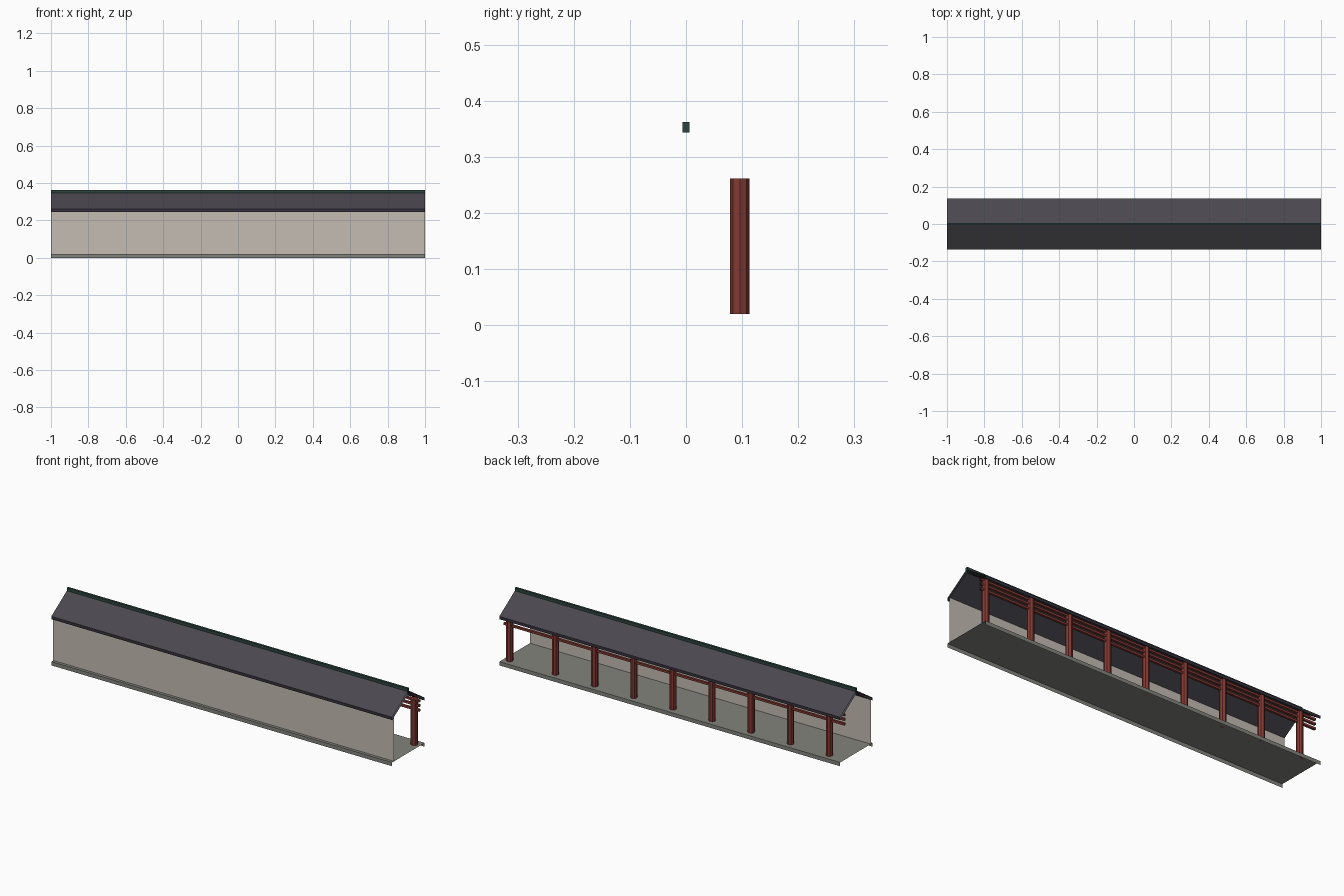
import bpy
import bmesh
import math

cube = bpy.data.objects.get("Cube")
if cube:
    bpy.data.objects.remove(cube)


def material(name, rgb):
    """Flat material from 0-255 sRGB values."""
    lin = [((c / 255 + 0.055) / 1.055) ** 2.4 for c in rgb]
    m = bpy.data.materials.new(name)
    m.use_nodes = True
    m.diffuse_color = (*lin, 1)
    m.node_tree.nodes["Principled BSDF"].inputs["Base Color"].default_value = (*lin, 1)
    return m


plaster = material("pale plaster", (196, 188, 178))
stone = material("grey stone", (131, 131, 125))
tile = material("slate roof tile", (74, 72, 79))
trim = material("dark eave trim", (55, 48, 60))
green = material("dark green ridge", (45, 68, 63))
red = material("red painted wood", (132, 58, 51))


def finish(name, bm, *mats):
    mesh = bpy.data.meshes.new(name)
    bm.to_mesh(mesh)
    bm.free()
    for m in mats:
        mesh.materials.append(m)
    obj = bpy.data.objects.new(name, mesh)
    bpy.context.scene.collection.objects.link(obj)
    return obj


def extrude_x(name, profile, mats, closed=False, caps=False):
    """Sweep a (y, z) profile along the full length; ends open unless capped."""
    bm = bmesh.new()
    lo = [bm.verts.new((-1, y, z)) for y, z in profile]
    hi = [bm.verts.new((1, y, z)) for y, z in profile]
    n = len(profile)
    for i in range(n if closed else n - 1):
        j = (i + 1) % n
        bm.faces.new((lo[i], hi[i], hi[j], lo[j]))
    if caps:
        bm.faces.new(lo)
        bm.faces.new(hi[::-1])
    # Upright faces take the second material, if there is one
    bm.normal_update()
    for f in bm.faces:
        if len(mats) > 1 and abs(f.normal.y) > 0.9:
            f.material_index = 1
    return finish(name, bm, *mats)


def box(y, z, w, h):
    """Rectangular profile centred on y, z."""
    a, b = w / 2, h / 2
    return [(y - a, z - b), (y - a, z + b), (y + a, z + b), (y + a, z - b)]


# Floor platform with hanging front and back skirts
D = 0.136
TOP = 0.02
extrude_x("floor_platform", [(-D, 0), (-D, TOP), (D, TOP), (D, 0)], [stone])

# Plaster wall along the front
extrude_x("front_wall", [(-0.12, TOP), (-0.12, 0.256)], [plaster])

# Pitched roof slab with eave trim
extrude_x("roof", [(-D, 0.245), (-D, 0.26), (0, 0.35), (D, 0.26), (D, 0.245), (0, 0.335)],
          [tile, trim], closed=True)

# Ridge beam on top
extrude_x("ridge_cap", box(0, 0.353, 0.012, 0.018), [green], closed=True, caps=True)

# Rails joining the columns
COL_Y = 0.096
for name, z in (("lower_rail", 0.208), ("middle_rail", 0.233), ("eave_purlin", 0.257)):
    extrude_x(name, box(COL_Y, z, 0.012, 0.011), [red], closed=True)

# Eight-sided columns along the open back; the end bay is a little wider
COL_XS = [0.967] + [0.698 - 0.2296 * i for i in range(8)]
RADIUS = 0.016 / math.cos(math.pi / 8)
for i, x in enumerate(COL_XS):
    bm = bmesh.new()
    bmesh.ops.create_cone(bm, cap_ends=True, segments=8, radius1=RADIUS,
                          radius2=RADIUS, depth=0.262 - TOP)
    # Turn so that a flat side faces along the building
    for v in bm.verts:
        a = round((math.atan2(v.co.y, v.co.x) - math.pi / 8) / (math.pi / 4))
        a = a * math.pi / 4 + math.pi / 8
        v.co.x, v.co.y = RADIUS * math.cos(a), RADIUS * math.sin(a)
    angles = {round(math.atan2(v.co.y, v.co.x), 3) for v in bm.verts}
    if len(angles) < 8:
        bm.clear()
        bmesh.ops.create_cone(bm, cap_ends=True, segments=8, radius1=RADIUS,
                              radius2=RADIUS, depth=0.262 - TOP)
    col = finish(f"column_{i + 1}", bm, red)
    col.location = (x, COL_Y, (0.262 + TOP) / 2)
